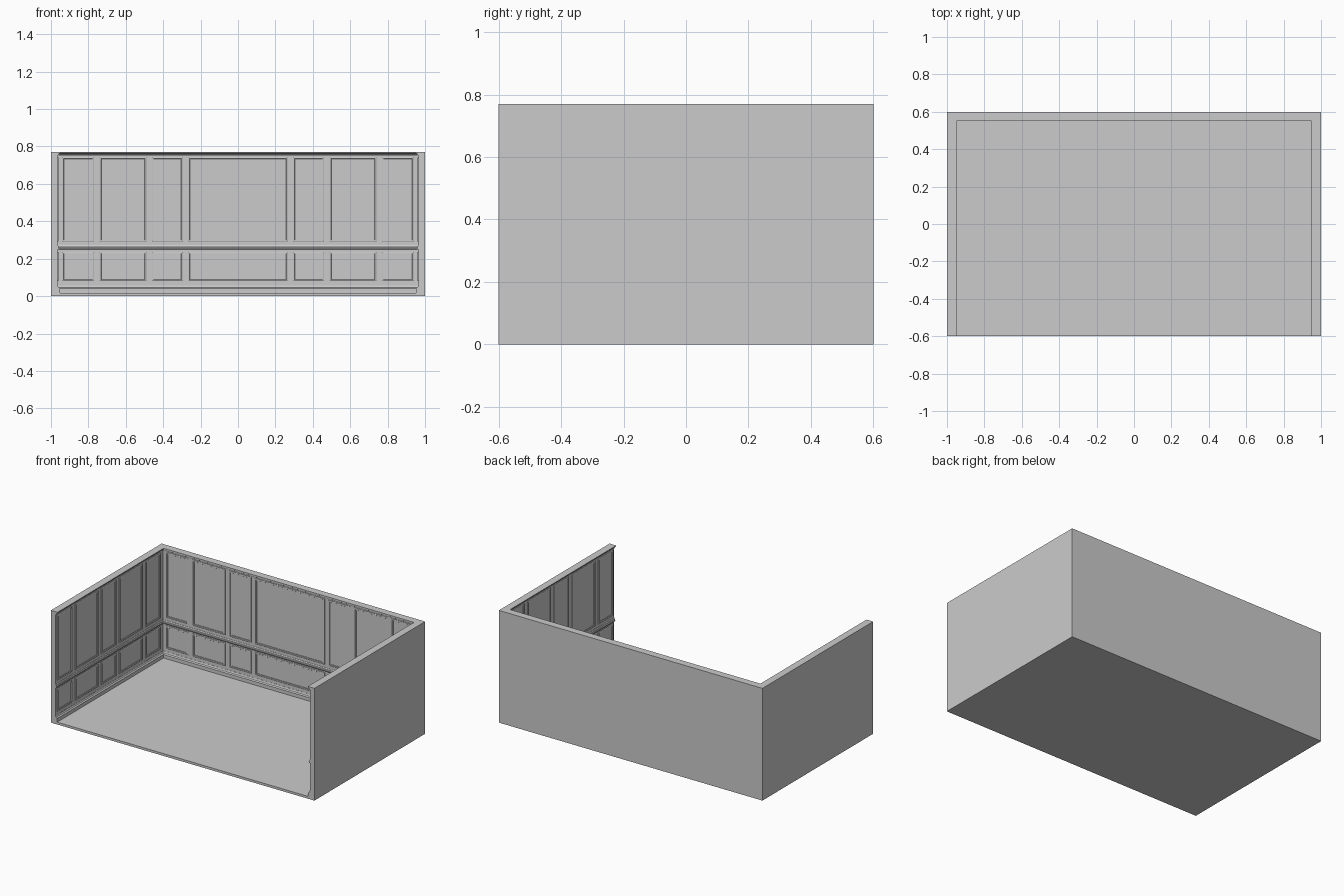
import bpy, bmesh

if "Cube" in bpy.data.objects:
    bpy.data.objects.remove(bpy.data.objects["Cube"])

X, Y, TOP = 1.0, 0.6, 0.77      # outer half sizes and height
WALL = 0.035                    # wall thickness behind the mouldings
FLOOR = 0.016


def finish(name, bm):
    bmesh.ops.recalc_face_normals(bm, faces=bm.faces)
    me = bpy.data.meshes.new(name)
    bm.to_mesh(me)
    bm.free()
    ob = bpy.data.objects.new(name, me)
    bpy.context.collection.objects.link(ob)
    return ob


def skin(bm, rings, closed):
    """Join equal-length profile rings with quads; cap the ends if open."""
    vs = [[bm.verts.new(p) for p in r] for r in rings]
    n = len(vs[0])
    for i in range(len(vs) if closed else len(vs) - 1):
        a, b = vs[i], vs[(i + 1) % len(vs)]
        for k in range(n):
            m = (k + 1) % n
            bm.faces.new((a[k], a[m], b[m], b[k]))
    if not closed:
        bm.faces.new(vs[0])
        bm.faces.new(vs[-1][::-1])


def run_around_room(name, profile):
    """Sweep a (depth from outside, z) profile round the three walls, mitred."""
    corners = [lambda d: (-X + d, -Y), lambda d: (-X + d, Y - d),
               lambda d: (X - d, Y - d), lambda d: (X - d, -Y)]
    bm = bmesh.new()
    skin(bm, [[(*c(d), z) for d, z in profile] for c in corners], False)
    return finish(name, bm)


# frame moulding section: (inset from outer edge, height off the wall)
SECTION = [(0, -0.002), (0, 0.004), (0.003, 0.006), (0.007, 0.006),
           (0.009, 0.003), (0.013, 0.003), (0.013, -0.002)]


def panel_frames(name, spans, place):
    """Upper and lower picture frames for each span along a wall."""
    bm = bmesh.new()
    for u0, u1 in spans:
        for z0, z1 in ((0.08, 0.236), (0.292, 0.742)):
            rings = [[place(u + su * i, z + sz * i, h) for i, h in SECTION]
                     for u, z, su, sz in ((u0, z0, 1, 1), (u1, z0, -1, 1),
                                          (u1, z1, -1, -1), (u0, z1, 1, -1))]
            skin(bm, rings, True)
    return finish(name, bm)


# floor slab
bm = bmesh.new()
bmesh.ops.create_cube(bm, size=1)
for v in bm.verts:
    v.co = (v.co.x * 2 * (X - WALL), v.co.y * (2 * Y - WALL) - WALL / 2,
            (v.co.z + 0.5) * FLOOR)
finish("floor", bm)

# walls and the mouldings that run along them
run_around_room("walls", [(0, 0), (WALL, 0), (WALL, TOP), (0, TOP)])
W = WALL - 0.003
run_around_room("baseboard", [(W, FLOOR - 0.004), (0.048, FLOOR - 0.004), (0.048, 0.040),
                              (0.045, 0.044), (0.040, 0.046), (0.037, 0.052),
                              (0.036, 0.058), (W, 0.058)])
run_around_room("chair_rail", [(W, 0.248), (0.040, 0.248), (0.043, 0.252), (0.043, 0.258),
                               (0.039, 0.262), (0.039, 0.268), (0.037, 0.272), (W, 0.272)])
run_around_room("crown_moulding", [(W, 0.748), (0.037, 0.748), (0.039, 0.754), (0.044, 0.757),
                                   (0.044, 0.761), (0.050, 0.764), (0.050, TOP), (W, TOP)])

# back wall panels, symmetric about the wide centre one
half = [(0.295, 0.46), (0.49, 0.74), (0.77, 0.94)]
spans = [(-0.265, 0.265)] + half + [(-b, -a) for a, b in half]
panel_frames("back_wall_panels", spans, lambda u, z, h: (u, Y - WALL - h, z))

# side wall panels, mirrored to the other wall
side = [(-0.585, -0.425), (-0.39, -0.14), (-0.105, 0.055), (0.09, 0.34), (0.375, 0.535)]
ob = panel_frames("side_wall_panels", side, lambda u, z, h: (-X + WALL + h, u, z))
ob.modifiers.new("mirror", 'MIRROR').use_axis = (True, False, False)
